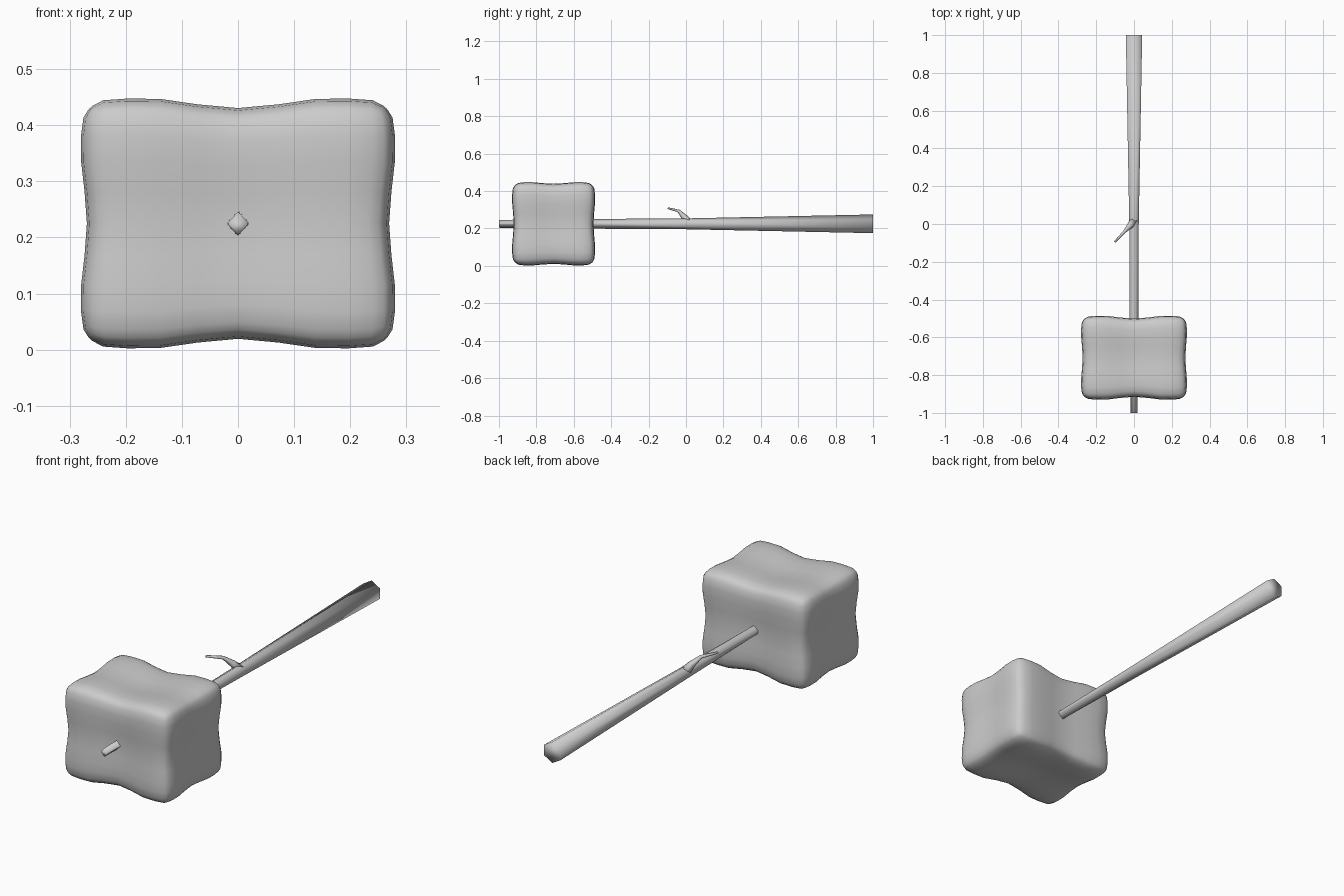
import bpy, bmesh, math
from mathutils import Vector

cube = bpy.data.objects.get("Cube")
if cube:
    bpy.data.objects.remove(cube, do_unlink=True)

grey = bpy.data.materials.new("pale_grey")
grey.use_nodes = True
colour = (0.6, 0.6, 0.6, 1)
grey.diffuse_color = colour
grey.node_tree.nodes["Principled BSDF"].inputs["Base Color"].default_value = colour


def finish(bm, name):
    bmesh.ops.recalc_face_normals(bm, faces=bm.faces)
    for f in bm.faces:
        f.smooth = True
    me = bpy.data.meshes.new(name)
    bm.to_mesh(me)
    bm.free()
    me.materials.append(grey)
    ob = bpy.data.objects.new(name, me)
    bpy.context.collection.objects.link(ob)
    return ob


def loft(bm, rings):
    """Skin a list of point rings and cap both ends."""
    loops = [[bm.verts.new(p) for p in ring] for ring in rings]
    n = len(loops[0])
    for a, b in zip(loops, loops[1:]):
        for i in range(n):
            j = (i + 1) % n
            bm.faces.new((a[i], a[j], b[j], b[i]))
    bm.faces.new(loops[0])
    bm.faces.new(loops[-1])


# Marshmallow: rounded block, pinched across the middle of every side
HALF = Vector((0.281, 0.223, 0.224))
CENTRE = Vector((0, -0.708, 0.225))
ROUND = 0.05


def dip(t):
    """1 at the middle of a side, 0 on the lobes, slight fall at the rim."""
    t = abs(t)
    return 0.5 + 0.5 * math.cos(math.pi * t / 0.62) if t < 0.62 else 0.6 * (t - 0.62)


bm = bmesh.new()
bmesh.ops.create_cube(bm, size=2)
bmesh.ops.subdivide_edges(bm, edges=bm.edges, cuts=11, use_grid_fill=True)
for v in bm.verts:
    s = [math.sin(c * math.pi / 2) for c in v.co]
    p = Vector([s[i] * HALF[i] for i in range(3)])
    core = Vector([max(-HALF[i] + ROUND, min(HALF[i] - ROUND, p[i])) for i in range(3)])
    p = core + (p - core).normalized() * ROUND
    dx, dy, dz = (dip(p[i] / HALF[i]) for i in range(3))
    v.co = CENTRE + Vector((p.x * (1 - 0.04 * dz - 0.03 * dy),
                            p.y * (1 - 0.07 * dx - 0.04 * dz),
                            p.z * (1 - 0.08 * dx - 0.04 * dy)))
finish(bm, "marshmallow")

# Stick: a taper from a diamond tip to a hexagonal butt
bm = bmesh.new()
rings = []
for y, r, flat in ((-1, 0.021, 0.05), (-0.5, 0.026, 0.25), (0, 0.029, 0.5), (1, 0.05, 0.5)):
    w = r * 0.866
    rings.append([Vector((x, y, 0.225 + z)) for x, z in (
        (0, r), (w, r * flat), (w, -r * flat), (0, -r), (-w, -r * flat), (-w, r * flat))])
loft(bm, rings)
finish(bm, "stick")

# Twig: a small bent shoot on the upper side
path = [Vector(p) for p in ((-0.002, 0.015, 0.23), (-0.022, -0.01, 0.262),
                            (-0.05, -0.04, 0.294), (-0.102, -0.095, 0.308))]
radii = (0.024, 0.016, 0.008, 0.005)
bm = bmesh.new()
rings = []
for i, (p, r) in enumerate(zip(path, radii)):
    along = (path[min(i + 1, 3)] - path[max(i - 1, 0)]).normalized()
    side = along.cross(Vector((0, 0, 1))).normalized()
    up = side.cross(along)
    rings.append([p + r * (side * math.cos(k * math.pi / 3) + up * math.sin(k * math.pi / 3))
                  for k in range(6)])
loft(bm, rings)
finish(bm, "twig")
